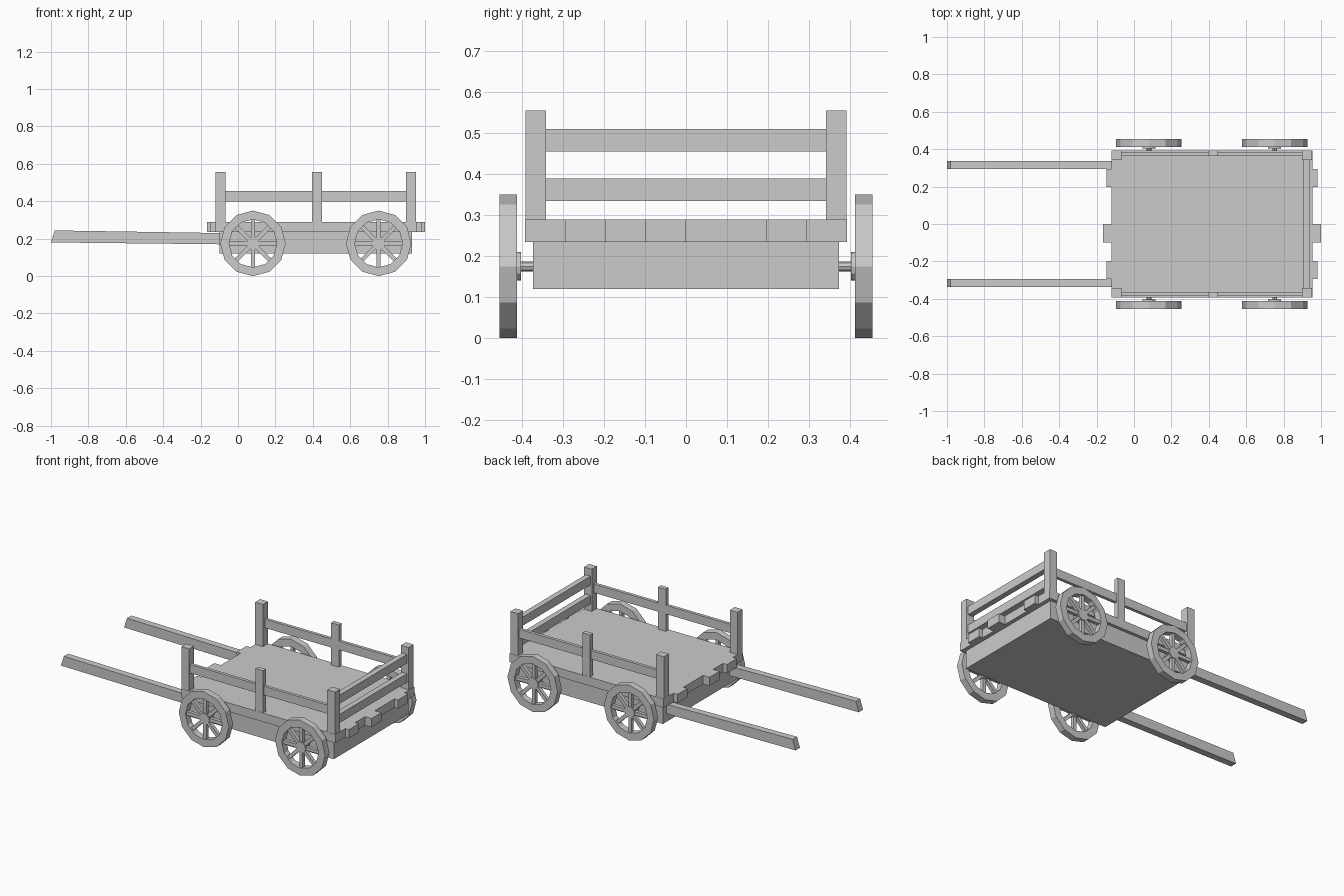
import bpy, bmesh, math
from mathutils import Matrix, Vector

cube = bpy.data.objects.get("Cube")
if cube:
    bpy.data.objects.remove(cube, do_unlink=True)

mat = bpy.data.materials.new("plain_grey")
mat.use_nodes = True
GREY = (0.6, 0.6, 0.6, 1)
mat.diffuse_color = GREY
mat.node_tree.nodes["Principled BSDF"].inputs["Base Color"].default_value = GREY


def finish(name, bm):
    bmesh.ops.recalc_face_normals(bm, faces=bm.faces)
    mesh = bpy.data.meshes.new(name)
    bm.to_mesh(mesh)
    bm.free()
    mesh.materials.append(mat)
    obj = bpy.data.objects.new(name, mesh)
    bpy.context.collection.objects.link(obj)
    return obj


def add_box(bm, x, y, z, turn=Matrix()):
    """Box from (min, max) ranges, optionally transformed."""
    size = Matrix.Diagonal((x[1] - x[0], y[1] - y[0], z[1] - z[0], 1))
    mid = Matrix.Translation((sum(x) / 2, sum(y) / 2, sum(z) / 2))
    bmesh.ops.create_cube(bm, size=1, matrix=turn @ mid @ size)


def box(name, x, y, z):
    bm = bmesh.new()
    add_box(bm, x, y, z)
    return finish(name, bm)


def side_range(side, inner, outer):
    return tuple(sorted((side * inner, side * outer)))


def prism(name, profile, y):
    """Extrude an x-z profile across a y range."""
    bm = bmesh.new()
    face = bm.faces.new([bm.verts.new((px, y[0], pz)) for px, pz in profile])
    out = bmesh.ops.extrude_face_region(bm, geom=[face])
    moved = [v for v in out["geom"] if isinstance(v, bmesh.types.BMVert)]
    bmesh.ops.translate(bm, verts=moved, vec=(0, y[1] - y[0], 0))
    return finish(name, bm)


def add_cylinder(bm, radius, y, sides=12):
    turn = Matrix.Translation((0, sum(y) / 2, 0)) @ Matrix.Rotation(math.pi / 2, 4, "X")
    bmesh.ops.create_cone(bm, cap_ends=True, segments=sides, radius1=radius,
                          radius2=radius, depth=y[1] - y[0], matrix=turn)


def wheel(name, x, side):
    bm = bmesh.new()
    y_in, y_out = 0.413, 0.455
    # Twelve-sided rim with a square cross-section
    rings = []
    for i in range(12):
        a = i * math.tau / 12
        rings.append([bm.verts.new((r * math.cos(a), y, r * math.sin(a)))
                      for r, y in ((0.175, y_in), (0.175, y_out), (0.128, y_out), (0.128, y_in))])
    for i in range(12):
        a, b = rings[i - 1], rings[i]
        for j in range(4):
            bm.faces.new((a[j - 1], a[j], b[j], b[j - 1]))
    # Spokes
    for i in range(8):
        add_box(bm, (0.025, 0.137), (0.423, 0.445), (-0.011, 0.011),
                Matrix.Rotation(i * math.tau / 8, 4, "Y"))
    # Hub and axle
    add_cylinder(bm, 0.035, (0.403, 0.45))
    add_cylinder(bm, 0.0125, (0.36, 0.41), 8)
    bmesh.ops.transform(bm, verts=bm.verts,
                        matrix=Matrix.Translation((x, 0, 0.175)) @ Matrix.Diagonal((1, side, 1, 1)))
    finish(name, bm)


# Cart body
box("bed", (-0.10, 0.93), (-0.373, 0.373), (0.12, 0.235))

# Deck planks of uneven length, listed from right to left
short, medium, long = (-0.12, 0.955), (-0.148, 0.98), (-0.165, 1.0)
WIDTH = 0.0983
for i, span in enumerate((short, medium, short, long, short, short, medium, short)):
    y = (i - 4) * WIDTH
    box(f"deck_plank_{i + 1}", span, (y, y + WIDTH), (0.235, 0.29))

for side, label in ((1, "left"), (-1, "right")):
    # Posts: thick at the corners, thinner in the middle
    for place, x, inner in (("front", -0.12, 0.342), ("middle", 0.395, 0.363), ("rear", 0.897, 0.342)):
        box(f"{label}_{place}_post", (x, x + 0.054), side_range(side, inner, 0.392), (0.29, 0.556))
    box(f"{label}_side_rail", (-0.07, 0.90), side_range(side, 0.363, 0.383), (0.40, 0.455))
    # Pulling shafts with slanted tips
    prism(f"{label}_shaft", ((-1, 0.18), (-0.98, 0.244), (-0.09, 0.23), (-0.09, 0.17)),
          side_range(side, 0.293, 0.336))
    for place, x in (("front", 0.08), ("rear", 0.752)):
        wheel(f"{label}_{place}_wheel", x, side)

# Tail rails
for place, z in (("lower", 0.335), ("upper", 0.456)):
    box(f"tail_{place}_rail", (0.905, 0.94), (-0.345, 0.345), (z, z + 0.054))
